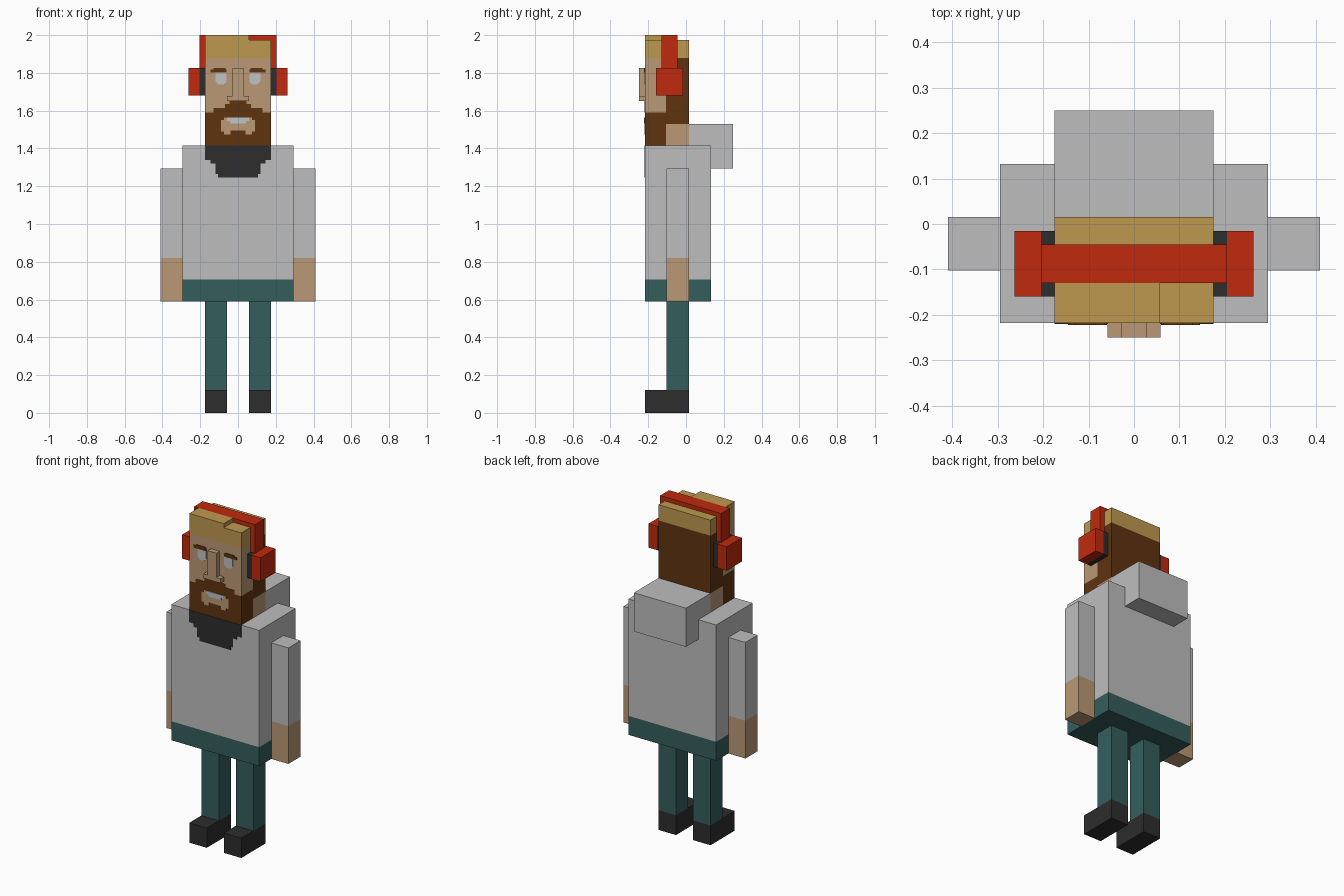
import bpy, bmesh
from mathutils import Vector

cube = bpy.data.objects.get("Cube")
if cube:
    bpy.data.objects.remove(cube, do_unlink=True)


def lin(c):
    c /= 255
    return c / 12.92 if c <= 0.04045 else ((c + 0.055) / 1.055) ** 2.4


def material(name, r, g, b):
    m = bpy.data.materials.new(name)
    m.use_nodes = True
    col = (lin(r), lin(g), lin(b), 1)
    m.diffuse_color = col
    bsdf = next(n for n in m.node_tree.nodes if n.type == 'BSDF_PRINCIPLED')
    bsdf.inputs["Base Color"].default_value = col
    bsdf.inputs["Roughness"].default_value = 0.9
    return m


SHIRT = material("shirt grey", 190, 190, 190)
SKIN = material("skin", 187, 153, 117)
TEAL = material("trouser teal", 52, 94, 92)
BLACK = material("soft black", 45, 45, 45)
BLOND = material("blond hair", 190, 153, 80)
BROWN = material("beard brown", 96, 52, 16)
RED = material("headphone red", 192, 42, 14)
EYE = material("eye white", 192, 194, 196)


def finish(name, bm, mats):
    bmesh.ops.recalc_face_normals(bm, faces=bm.faces[:])
    me = bpy.data.meshes.new(name)
    bm.to_mesh(me)
    bm.free()
    for m in mats:
        me.materials.append(m)
    ob = bpy.data.objects.new(name, me)
    bpy.context.scene.collection.objects.link(ob)
    return ob


def box(name, x, y, z, mats, cuts=(), rule=None):
    """Box from ranges; cuts are (axis, value); rule(centre, normal) picks a material."""
    bm = bmesh.new()
    bmesh.ops.create_cube(bm, size=1)
    for v in bm.verts:
        v.co = Vector([r[0] + (c + 0.5) * (r[1] - r[0]) for r, c in zip((x, y, z), v.co)])
    for axis, value in cuts:
        n = Vector((0, 0, 0))
        n[axis] = 1
        bmesh.ops.bisect_plane(bm, geom=bm.verts[:] + bm.edges[:] + bm.faces[:],
                               plane_co=n * value, plane_no=n)
    bm.normal_update()
    if rule:
        for f in bm.faces:
            f.material_index = rule(f.calc_center_median(), f.normal)
    return finish(name, bm, mats)


def prism(name, outline, y0, y1, mat):
    """Extrude an x-z outline from y0 to y1."""
    bm = bmesh.new()
    face = bm.faces.new([bm.verts.new((px, y0, pz)) for px, pz in outline])
    new = bmesh.ops.extrude_face_region(bm, geom=[face])["geom"]
    bmesh.ops.translate(bm, vec=(0, y1 - y0, 0),
                        verts=[g for g in new if isinstance(g, bmesh.types.BMVert)])
    return finish(name, bm, [mat])


def both(half):
    """Close a half outline by mirroring it across x = 0."""
    return half + [(-px, pz) for px, pz in reversed(half) if px > 0]


def span(s, a, b):
    return tuple(sorted((s * a, s * b)))


FRONT, BACK = -0.218, 0.015

# Torso with trouser waistband, hood hanging behind
box("torso", (-0.295, 0.295), (FRONT, 0.132), (0.59, 1.415), [SHIRT, TEAL],
    [(2, 0.705)], lambda c, n: int(c.z < 0.705))
box("hood", (-0.175, 0.175), (BACK, 0.25), (1.295, 1.53), [SHIRT])
prism("undershirt_neck", both([(0, 1.415), (0.175, 1.415), (0.175, 1.34), (0.145, 1.34),
                               (0.145, 1.32), (0.12, 1.32), (0.12, 1.265), (0.105, 1.265),
                               (0.105, 1.245), (0, 1.245)]), FRONT - 0.002, FRONT, BLACK)


# Head: blond cap, brown back and beard, skin face
def head_rule(c, n):
    if c.z > 1.88:
        return 1
    if n.y < -0.5:
        return 2 if c.z < 1.59 else 0
    if abs(n.x) > 0.5:
        if c.y < -0.105:
            return 2 if c.z < 1.59 else 0
        if c.z < 1.53 or (c.z > 1.72 and c.y < -0.045):
            return 0
    return 2


box("head", (-0.175, 0.175), (FRONT, BACK), (1.415, 1.975), [SKIN, BLOND, BROWN],
    [(1, -0.105), (1, -0.045), (2, 1.53), (2, 1.59), (2, 1.72), (2, 1.88)], head_rule)
box("raised_fringe", (-0.175, 0.057), (FRONT, -0.13), (1.975, 2.0), [BLOND])

# Nose: bridge with wider nostrils
prism("nose", both([(0, 1.825), (0.029, 1.825), (0.029, 1.677), (0.058, 1.677),
                    (0.058, 1.65), (0, 1.65)]), -0.25, FRONT, SKIN)

# Moustache, mouth surround and teeth as thin layered plates
prism("moustache", both([(0, 1.65), (0.045, 1.65), (0.045, 1.635), (0.07, 1.635),
                         (0.07, 1.615), (0.13, 1.615), (0.13, 1.59), (0, 1.59)]),
      FRONT - 0.002, FRONT, BROWN)
prism("mouth_skin", both([(0, 1.563), (0.075, 1.563), (0.075, 1.55), (0.09, 1.55),
                          (0.09, 1.49), (0.075, 1.49), (0.075, 1.475), (0.04, 1.475),
                          (0.04, 1.495), (0, 1.495)]), FRONT - 0.002, FRONT, SKIN)
prism("teeth", both([(0, 1.563), (0.057, 1.563), (0.057, 1.545), (0.042, 1.545),
                     (0.042, 1.532), (0, 1.532)]), FRONT - 0.004, FRONT, EYE)

# Headphone band
prism("headphone_band", both([(0, 2.0), (0.205, 2.0), (0.205, 1.825), (0.175, 1.825),
                              (0.175, 1.975), (0, 1.975)]), -0.13, -0.045, RED)

# Paired parts
for side, s in (("left", 1), ("right", -1)):
    box(side + "_arm", span(s, 0.295, 0.41), (-0.102, BACK), (0.59, 1.295), [SHIRT, SKIN],
        [(2, 0.82)], lambda c, n: int(c.z < 0.82))
    box(side + "_leg", span(s, 0.057, 0.175), (-0.102, BACK), (0.12, 0.59), [TEAL])
    box(side + "_shoe", span(s, 0.057, 0.175), (FRONT, BACK), (0, 0.12), [BLACK])
    box(side + "_ear_pad", span(s, 0.175, 0.205), (-0.16, -0.015), (1.68, 1.825), [BLACK])
    box(side + "_ear_cup", span(s, 0.205, 0.263), (-0.16, -0.015), (1.68, 1.825), [RED])
    prism(side + "_eye", [(s * a, b) for a, b in
                          [(0.06, 1.805), (0.118, 1.805), (0.118, 1.755), (0.103, 1.738),
                           (0.075, 1.738), (0.06, 1.755)]], FRONT - 0.002, FRONT, EYE)
    prism(side + "_brow", [(s * a, b) for a, b in
                           [(0.065, 1.825), (0.13, 1.825), (0.13, 1.818), (0.145, 1.818),
                            (0.145, 1.802), (0.06, 1.802), (0.06, 1.818), (0.065, 1.818)]],
          FRONT - 0.004, FRONT, BROWN)
